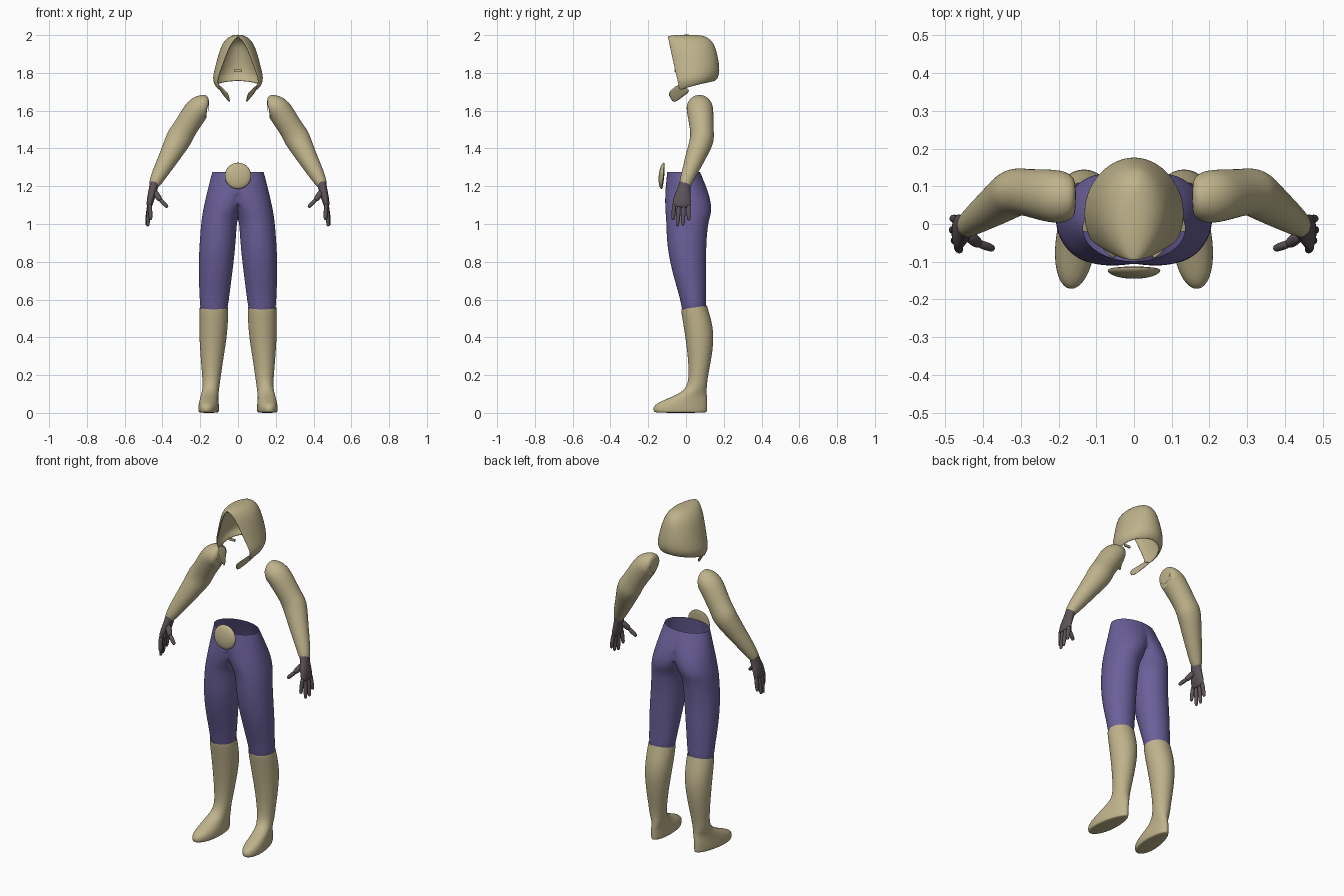
import bpy, bmesh, math
from mathutils import Vector

if "Cube" in bpy.data.objects:
    bpy.data.objects.remove(bpy.data.objects["Cube"])


def material(name, rgb):
    m = bpy.data.materials.new(name)
    m.use_nodes = True
    m.diffuse_color = (*rgb, 1)
    m.node_tree.nodes["Principled BSDF"].inputs["Base Color"].default_value = (*rgb, 1)
    return m


tan = material("tan cloth", (0.52, 0.45, 0.26))
purple = material("purple cloth", (0.145, 0.115, 0.32))
grey = material("dark grey leather", (0.11, 0.088, 0.1))


def skin(bm, rows, closed=True, cap_start=False, cap_end=False):
    """Join rows of points into a surface."""
    grid = [[bm.verts.new(p) for p in row] for row in rows]
    n = len(grid[0])
    for a, b in zip(grid, grid[1:]):
        for i in range(n if closed else n - 1):
            j = (i + 1) % n
            bm.faces.new((a[i], a[j], b[j], b[i]))
    if cap_start:
        bm.faces.new(grid[0])
    if cap_end:
        bm.faces.new(grid[-1])


def finish(name, bm, mat, mirror=True, thickness=0, levels=2):
    bmesh.ops.recalc_face_normals(bm, faces=bm.faces)
    mesh = bpy.data.meshes.new(name)
    bm.to_mesh(mesh)
    bm.free()
    mesh.materials.append(mat)
    mesh.shade_smooth()
    ob = bpy.data.objects.new(name, mesh)
    bpy.context.collection.objects.link(ob)
    if mirror:
        ob.modifiers.new("Mirror", "MIRROR").merge_threshold = 0.0005
    if thickness:
        solid = ob.modifiers.new("Solidify", "SOLIDIFY")
        solid.thickness, solid.offset = thickness, 0
    if levels:
        sub = ob.modifiers.new("Subdivision", "SUBSURF")
        sub.levels = sub.render_levels = levels
    return ob


def tube(path, sides=16):
    """Elliptical rings square to a path of (x, y, z, radius_y, radius_across)."""
    pts = [Vector(p[:3]) for p in path]
    rows = []
    for i, (c, p) in enumerate(zip(pts, path)):
        t = (pts[min(i + 1, len(pts) - 1)] - pts[max(i - 1, 0)]).normalized()
        side = (Vector((0, 1, 0)) - t * t.y).normalized()
        up = t.cross(side)
        angles = [math.tau * k / sides for k in range(sides)]
        rows.append([c + side * p[3] * math.cos(a) + up * p[4] * math.sin(a) for a in angles])
    return rows


def level_ring(z, x0, x1, y0, y1, sides=24, tilt=0, shear=0, flare=0):
    """Level ellipse filling a box, optionally sheared and flared to the front."""
    ring = []
    for k in range(sides):
        a = math.tau * k / sides
        c, s = math.cos(a), math.sin(a)
        x = (x0 + x1) / 2 + (x1 - x0) / 2 * c * (1 - flare * s) - shear * s
        ring.append(Vector((x, (y0 + y1) / 2 + (y1 - y0) / 2 * s, z + tilt * s)))
    return ring


# Trousers: one leg and half the hips, cut at the middle and mirrored
bm = bmesh.new()
legs = [
    (1.275, -0.137, 0.137, -0.10, 0.075), (1.24, -0.13, 0.147, -0.104, 0.09),
    (1.18, -0.10, 0.162, -0.11, 0.115), (1.12, -0.06, 0.176, -0.112, 0.132),
    (1.07, -0.025, 0.186, -0.11, 0.136), (1.035, -0.006, 0.192, -0.107, 0.128),
    (1.0, 0.006, 0.196, -0.105, 0.117), (0.9, 0.012, 0.204, -0.102, 0.108),
    (0.8, 0.022, 0.209, -0.086, 0.107), (0.7, 0.035, 0.208, -0.06, 0.108),
    (0.62, 0.045, 0.204, -0.036, 0.107), (0.57, 0.052, 0.202, -0.026, 0.108),
    (0.545, 0.058, 0.196, -0.02, 0.104),
]
rows = [level_ring(*r) for r in legs]
for row in rows:
    for p in row:
        p.x = max(p.x, 0)
        if p.x < 0.0004:
            p.x = 0
skin(bm, rows)
middle = [f for f in bm.faces if all(v.co.x == 0 for v in f.verts)]
bmesh.ops.delete(bm, geom=middle, context="FACES")
finish("trousers", bm, purple)

# Boots: shaft rings running down into the long foot rings
bm = bmesh.new()
shaft = [
    (0.558, 0.052, 0.203, -0.026, 0.112, 0.01), (0.54, 0.051, 0.205, -0.026, 0.118, 0.006),
    (0.43, 0.054, 0.207, -0.008, 0.152, 0), (0.3, 0.075, 0.199, 0.01, 0.138, 0),
    (0.2, 0.09, 0.19, 0.015, 0.117, 0), (0.14, 0.098, 0.187, 0.006, 0.11, 0),
]
foot = [
    (0.105, 0.103, 0.19, -0.03, 0.11), (0.075, 0.105, 0.198, -0.1, 0.112),
    (0.052, 0.102, 0.204, -0.155, 0.113), (0.03, 0.1, 0.207, -0.176, 0.113),
    (0.006, 0.101, 0.206, -0.172, 0.112), (0.0, 0.108, 0.2, -0.16, 0.106),
]
rows = [level_ring(*r[:5], tilt=r[5]) for r in shaft]
rows += [level_ring(*r, shear=0.013, flare=0.14) for r in foot]
skin(bm, rows, cap_end=True)
finish("boots", bm, tan)

# Sleeves: open at the shoulder, bent at the elbow
bm = bmesh.new()
skin(bm, tube([
    (0.160, 0.07, 1.622, 0.038, 0.045), (0.158, 0.07, 1.622, 0.05, 0.056),
    (0.176, 0.07, 1.625, 0.067, 0.066), (0.21, 0.073, 1.617, 0.073, 0.07),
    (0.25, 0.079, 1.555, 0.068, 0.067), (0.285, 0.084, 1.5, 0.063, 0.065),
    (0.308, 0.086, 1.462, 0.065, 0.071), (0.325, 0.08, 1.43, 0.064, 0.067),
    (0.365, 0.05, 1.355, 0.054, 0.055), (0.405, 0.023, 1.285, 0.044, 0.045),
    (0.437, 0.0, 1.225, 0.035, 0.034), (0.445, -0.005, 1.208, 0.03, 0.027)]))
finish("sleeves", bm, tan)

# Gloves: palm, four fingers and a thumb
bm = bmesh.new()
skin(bm, tube([
    (0.442, -0.004, 1.218, 0.031, 0.026), (0.45, -0.012, 1.18, 0.035, 0.023),
    (0.461, -0.02, 1.14, 0.047, 0.021), (0.469, -0.023, 1.1, 0.05, 0.017),
    (0.471, -0.024, 1.085, 0.04, 0.01)]), cap_end=True)


def finger(base, tip, r):
    a, b = Vector(base), Vector(tip)
    steps = ((0, r), (0.5, r), (0.88, r * 0.9), (1, r * 0.55))
    path = [(*a.lerp(b, t), w, w) for t, w in steps]
    skin(bm, tube(path, 8), cap_start=True, cap_end=True)


for y0, x1, y1, z1 in ((-0.06, 0.462, -0.07, 1.02), (-0.036, 0.478, -0.046, 0.986),
                       (-0.011, 0.484, -0.017, 0.99), (0.012, 0.482, 0.015, 1.018)):
    finger((0.468, y0, 1.115), (x1, y1, z1), 0.0125)
finger((0.445, -0.025, 1.175), (0.41, -0.054, 1.125), 0.018)
finger((0.416, -0.05, 1.133), (0.372, -0.066, 1.088), 0.0125)
finish("gloves", bm, grey, levels=1)

# Hood: arcs running from the face opening round to the back
bm = bmesh.new()
rows = []
for zf, zb, xf, yf, rx, yb in (
        (1.99, 1.988, 0, -0.095, 0, 0.09), (1.982, 1.98, 0.016, -0.094, 0.04, 0.115),
        (1.955, 1.955, 0.034, -0.088, 0.07, 0.142), (1.915, 1.915, 0.054, -0.08, 0.09, 0.156),
        (1.85, 1.86, 0.078, -0.066, 0.108, 0.168), (1.79, 1.81, 0.1, -0.053, 0.122, 0.173),
        (1.752, 1.778, 0.112, -0.043, 0.13, 0.166), (1.705, 1.758, 0.092, -0.035, 0.112, 0.148)):
    a0 = math.asin(xf / rx) if rx else 0
    ry = (yb - yf) / (1 + math.cos(a0))
    row = []
    for k in range(13):
        t = k / 12
        a = a0 + (math.pi - a0) * t
        x = rx * math.sin(a) if k < 12 else 0
        z = zf + (zb - zf) * t + 0.01 * math.sin(math.pi * t)
        row.append((x, yb - ry - ry * math.cos(a), z))
    rows.append(row)
skin(bm, rows, closed=False)
finish("hood", bm, tan, thickness=0.012)

# Pointed collar ends below the hood
bm = bmesh.new()
skin(bm, [[(0.106, -0.043, 1.745), (0.102, 0.0, 1.725), (0.094, 0.03, 1.705)],
          [(0.08, -0.07, 1.717), (0.079, -0.04, 1.695), (0.073, -0.01, 1.678)],
          [(0.05, -0.1, 1.694), (0.044, -0.083, 1.663), (0.037, -0.066, 1.632)]], closed=False)
finish("collar_points", bm, tan, thickness=0.008, levels=1)

# Small clasp across the face opening
bm = bmesh.new()
bmesh.ops.create_cube(bm, size=1)
for v in bm.verts:
    v.co = (v.co.x * 0.04, v.co.y * 0.008 - 0.058, v.co.z * 0.013 + 1.811)
clasp = finish("face_clasp", bm, tan, mirror=False, levels=0)
clasp.data.shade_flat()

# Belt buckle: a domed disc
bm = bmesh.new()
bmesh.ops.create_uvsphere(bm, u_segments=32, v_segments=16, radius=0.07)
for v in bm.verts:
    v.co.y *= 0.32 if v.co.y < 0 else 0.1
buckle = finish("belt_buckle", bm, tan, mirror=False, levels=0)
buckle.location = (0, -0.122, 1.255)
buckle.rotation_euler.x = -0.09
